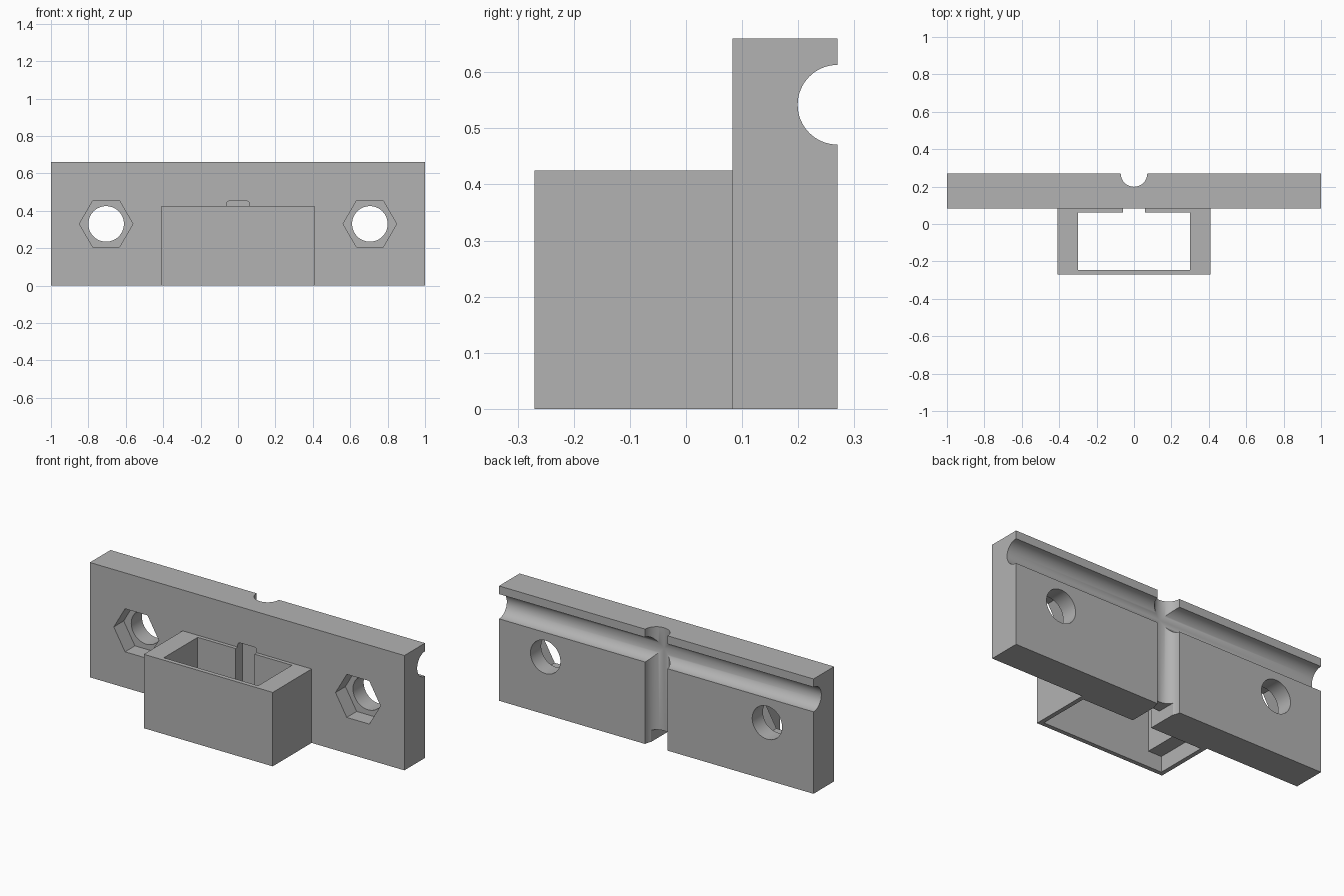
import bpy, bmesh, math
from mathutils import Matrix

cube = bpy.data.objects.get("Cube")
if cube:
    bpy.data.objects.remove(cube, do_unlink=True)

grey = bpy.data.materials.new("plain_grey")
grey.use_nodes = True
colour = (0.45, 0.45, 0.45, 1)
grey.diffuse_color = colour
grey.node_tree.nodes["Principled BSDF"].inputs["Base Color"].default_value = colour


def finish(name, bm):
    mesh = bpy.data.meshes.new(name)
    bm.to_mesh(mesh)
    bm.free()
    mesh.materials.append(grey)
    obj = bpy.data.objects.new(name, mesh)
    bpy.context.collection.objects.link(obj)
    return obj


def block(name, x, y, z, round_top=0):
    """Box from (min, max) ranges, optionally rounding the top edges along y."""
    bm = bmesh.new()
    bmesh.ops.create_cube(bm, size=1)
    for v in bm.verts:
        v.co = [r[0] if c < 0 else r[1] for c, r in zip(v.co, (x, y, z))]
    if round_top:
        edges = [e for e in bm.edges if all(v.co.z == max(w.co.z for w in bm.verts) for v in e.verts)
                 and e.verts[0].co.x == e.verts[1].co.x]
        bmesh.ops.bevel(bm, geom=edges, offset=round_top, segments=4, profile=0.5, affect='EDGES')
    return finish(name, bm)


def prism(name, radius, length, centre, axis, sides=64):
    """Regular prism or cylinder along a world axis."""
    bm = bmesh.new()
    turn = {'X': Matrix.Rotation(math.pi / 2, 4, 'Y'),
            'Y': Matrix.Rotation(math.pi / 2, 4, 'X'),
            'Z': Matrix.Identity(4)}[axis]
    bmesh.ops.create_cone(bm, cap_ends=True, segments=sides, radius1=radius, radius2=radius,
                          depth=length, matrix=Matrix.Translation(centre) @ turn)
    # Put a corner of the hexagon on the x axis
    if sides == 6 and max(v.co.x for v in bm.verts) - centre[0] < radius * 0.99:
        bmesh.ops.rotate(bm, verts=bm.verts, cent=centre, matrix=Matrix.Rotation(math.pi / 6, 3, 'Y'))
    return finish(name, bm)


def combine(target, tool, operation):
    mod = target.modifiers.new(tool.name, 'BOOLEAN')
    mod.operation = operation
    mod.solver = 'EXACT'
    mod.object = tool
    bpy.context.view_layer.objects.active = target
    bpy.ops.object.modifier_apply(modifier=mod.name)
    bpy.data.objects.remove(tool, do_unlink=True)


FRONT, FACE, BACK = -0.27, 0.083, 0.27
TOP = 0.66

# Back plate joined with the front housing
body = block("mounting_bracket", (-1, 1), (FACE, BACK), (0, TOP))
combine(body, block("housing", (-0.41, 0.41), (FRONT, 0.12), (0, 0.425)), 'UNION')

# Housing cavity, wider at the bottom, with a slot at its back
cutters = [
    block("cavity", (-0.3, 0.3), (-0.245, 0.062), (-0.1, 0.6)),
    block("lower_cavity", (-0.385, 0.385), (-0.245, 0.062), (-0.1, 0.09)),
    block("slot", (-0.06, 0.06), (0.03, 0.128), (-0.1, 0.453), round_top=0.015),
    block("cable_passage", (-0.06, 0.06), (0.1, 0.26), (-0.1, 0.068)),
    # Crossing half-round grooves in the back
    prism("long_groove", 0.071, 2.4, (0, BACK, 0.542), 'X'),
    prism("upright_groove", 0.071, 2, (0, BACK, 0.3), 'Z'),
]
# Bolt holes with hexagonal nut recesses
for side in (-1, 1):
    x = 0.705 * side
    cutters.append(prism("bolt_hole", 0.095, 1, (x, 0.2, 0.33), 'Y'))
    cutters.append(prism("nut_recess", 0.143, 0.2, (x, FACE - 0.01, 0.33), 'Y', sides=6))
for cutter in cutters:
    combine(body, cutter, 'DIFFERENCE')

bpy.ops.object.select_all(action='DESELECT')
body.select_set(True)
bpy.context.view_layer.objects.active = body
bpy.ops.object.shade_smooth_by_angle(angle=math.radians(30))
